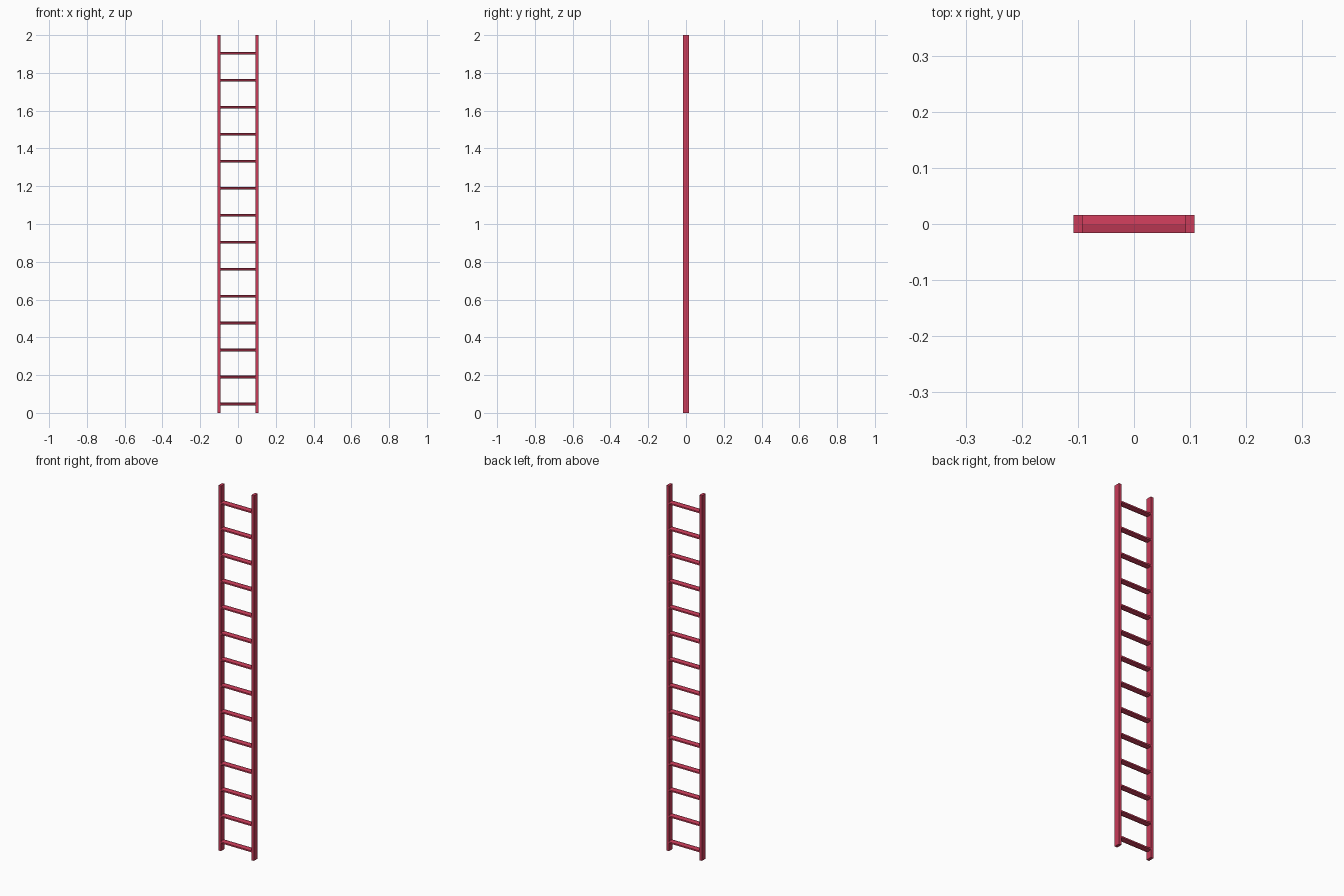
import bpy, bmesh

if "Cube" in bpy.data.objects:
    bpy.data.objects.remove(bpy.data.objects["Cube"])

red = bpy.data.materials.new("red_paint")
red.diffuse_color = (0.58, 0.045, 0.10, 1)
red.use_nodes = True
red.node_tree.nodes["Principled BSDF"].inputs["Base Color"].default_value = red.diffuse_color


def prism(name, profile, x0, x1):
    """Extrude a (y, z) profile along x from x0 to x1."""
    bm = bmesh.new()
    face = bm.faces.new([bm.verts.new((x0, y, z)) for y, z in profile])
    ext = bmesh.ops.extrude_face_region(bm, geom=[face])["geom"]
    moved = [v for v in ext if isinstance(v, bmesh.types.BMVert)]
    bmesh.ops.translate(bm, verts=moved, vec=(x1 - x0, 0, 0))
    bmesh.ops.recalc_face_normals(bm, faces=bm.faces)
    mesh = bpy.data.meshes.new(name)
    bm.to_mesh(mesh)
    bm.free()
    mesh.materials.append(red)
    obj = bpy.data.objects.new(name, mesh)
    bpy.context.collection.objects.link(obj)
    return obj


DEPTH, INNER, OUTER = 0.016, 0.092, 0.108

# side rails
rail = [(-DEPTH, 0), (DEPTH, 0), (DEPTH, 2), (-DEPTH, 2)]
prism("left_rail", rail, -OUTER, -INNER)
prism("right_rail", rail, INNER, OUTER)

# rungs: flat bars with a shallow central ridge
bar = [(-DEPTH, -0.004), (0, -0.007), (DEPTH, -0.004),
       (DEPTH, 0.004), (0, 0.007), (-DEPTH, 0.004)]
for i in range(14):
    z = 0.047 + i / 7
    prism(f"rung_{i + 1}", [(y, z + h) for y, h in bar], -INNER, INNER)
